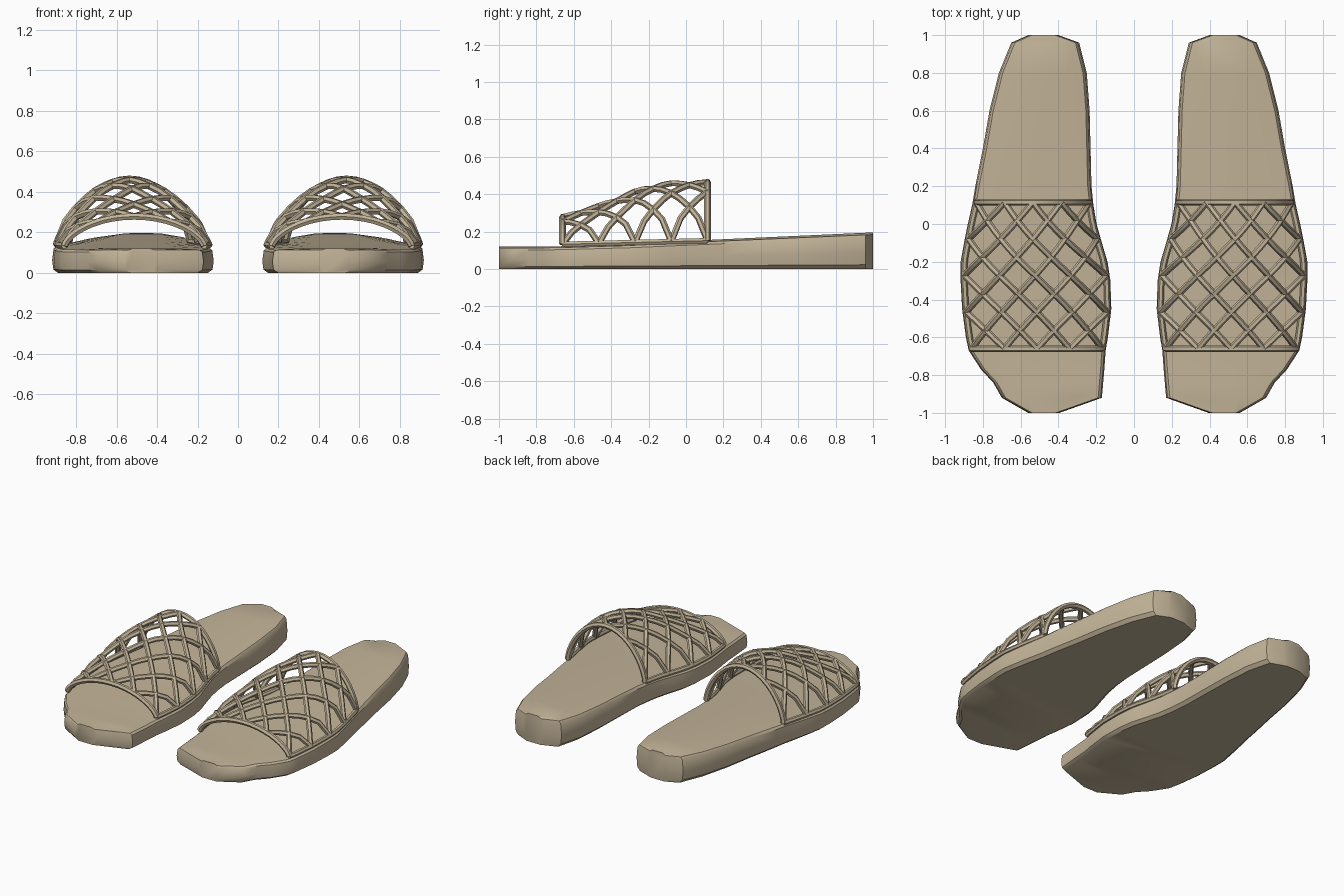
import bpy, bmesh, math

if "Cube" in bpy.data.objects:
    bpy.data.objects.remove(bpy.data.objects["Cube"])

tan = bpy.data.materials.new("tan")
tan.diffuse_color = (0.55, 0.46, 0.32, 1)
tan.use_nodes = True
tan.node_tree.nodes["Principled BSDF"].inputs["Base Color"].default_value = tan.diffuse_color

# Sole outline: y, inner edge x, outer edge x
OUTLINE = [(-1, .395, .56), (-.92, .17, .70), (-.84, .163, .745), (-.77, .157, .81),
           (-.67, .15, .875), (-.6, .138, .89), (-.45, .12, .91), (-.3, .125, .918),
           (-.2, .14, .918), (-.1, .17, .90), (0, .198, .88), (.1, .215, .857),
           (.2, .225, .84), (.4, .23, .80), (.6, .235, .765), (.8, .25, .715),
           (.96, .29, .65), (1, .40, .56)]
HEIGHT = [(-1, .12), (-.7, .121), (-.3, .134), (.12, .156), (1, .196)]
ARCH = [(-.67, .275), (-.5, .325), (-.35, .38), (-.25, .425), (-.1, .458), (.12, .465)]


def lerp_table(table, y, col=1):
    for a, b in zip(table, table[1:]):
        if y <= b[0]:
            t = (y - a[0]) / (b[0] - a[0])
            return a[col] + (b[col] - a[col]) * t
    return table[-1][col]


def finish(obj, angle):
    """Colour, smooth and mirror a part to the other foot."""
    obj.data.materials.clear()
    obj.data.materials.append(tan)
    bpy.ops.object.select_all(action='DESELECT')
    obj.select_set(True)
    bpy.context.view_layer.objects.active = obj
    bpy.ops.object.shade_smooth_by_angle(angle=math.radians(angle))
    mirror = obj.modifiers.new("other_foot", 'MIRROR')
    mirror.use_mirror_merge = False


# Sole: a bulging cross-section lofted along the outline
SIDE = [(.028, 0), (.006, .12), (0, .45), (.007, .85), (.02, .94)]  # inset, height share
bm = bmesh.new()
rings = []
for y, x0, x1 in OUTLINE:
    h, w = lerp_table(HEIGHT, y), x1 - x0
    pts = [(x1 - d, z) for d, z in SIDE]
    pts += [(x0 + w * .75, 1), (x0 + w * .25, 1)]
    pts += [(x0 + d, z) for d, z in reversed(SIDE)]
    rings.append([bm.verts.new((x, y, z * h)) for x, z in pts])
for a, b in zip(rings, rings[1:]):
    for i in range(len(a)):
        j = (i + 1) % len(a)
        bm.faces.new((a[i], a[j], b[j], b[i]))
bm.faces.new(rings[0])
bm.faces.new(rings[-1])
bmesh.ops.recalc_face_normals(bm, faces=bm.faces)
mesh = bpy.data.meshes.new("sole")
bm.to_mesh(mesh)
bm.free()
sole = bpy.data.objects.new("sole", mesh)
bpy.context.collection.objects.link(sole)
finish(sole, 35)

# Strap: rods laid on an arched surface, u across and v along, both 0 to 4
Y0, Y1, N = -.66, .115, 4


def strap_point(u, v):
    y = Y0 + (Y1 - Y0) * v / N
    x0, x1 = lerp_table(OUTLINE, y, 1) + .02, lerp_table(OUTLINE, y, 2) - .02
    base = .133 + .019 * v / N
    s = 2 * u / N - 1
    rise = max(0, 1 - s * s) ** .65
    return (x0 + (x1 - x0) * u / N, y, base + (lerp_table(ARCH, y) - base) * rise)


def rods(name, paths, radius, sides_res):
    curve = bpy.data.curves.new(name, 'CURVE')
    curve.dimensions = '3D'
    curve.bevel_depth = radius
    curve.bevel_resolution = sides_res
    curve.use_fill_caps = True
    for path in paths:
        spline = curve.splines.new('POLY')
        spline.points.add(len(path) - 1)
        for p, uv in zip(spline.points, path):
            p.co = (*strap_point(*uv), 1)
    obj = bpy.data.objects.new(name, curve)
    bpy.context.collection.objects.link(obj)
    bpy.ops.object.select_all(action='DESELECT')
    obj.select_set(True)
    bpy.context.view_layer.objects.active = obj
    bpy.ops.object.convert(target='MESH')
    finish(bpy.context.object, 40)


def line(a, b, steps):
    return [tuple(p + (q - p) * i / steps for p, q in zip(a, b)) for i in range(steps + 1)]


# Diagonal lattice: both directions, through every quarter point of the edges
lattice = []
for k in range(-N + 1, N):
    lo, hi = max(0, k), min(N, N + k)
    lattice.append(line((lo, lo - k), (hi, hi - k), (hi - lo) * 4))
    lattice.append(line((N - lo, lo - k), (N - hi, hi - k), (hi - lo) * 4))
rods("strap_lattice", lattice, .017, 1)

# Front and back arches, and the rails along the sole
arches = [[(N * (1 - math.cos(math.pi * i / 20)) / 2, v) for i in range(21)] for v in (0, N)]
rods("strap_arches", arches, .018, 1)
rods("strap_rails", [line((u, 0), (u, N), 16) for u in (0, N)], .016, 1)
